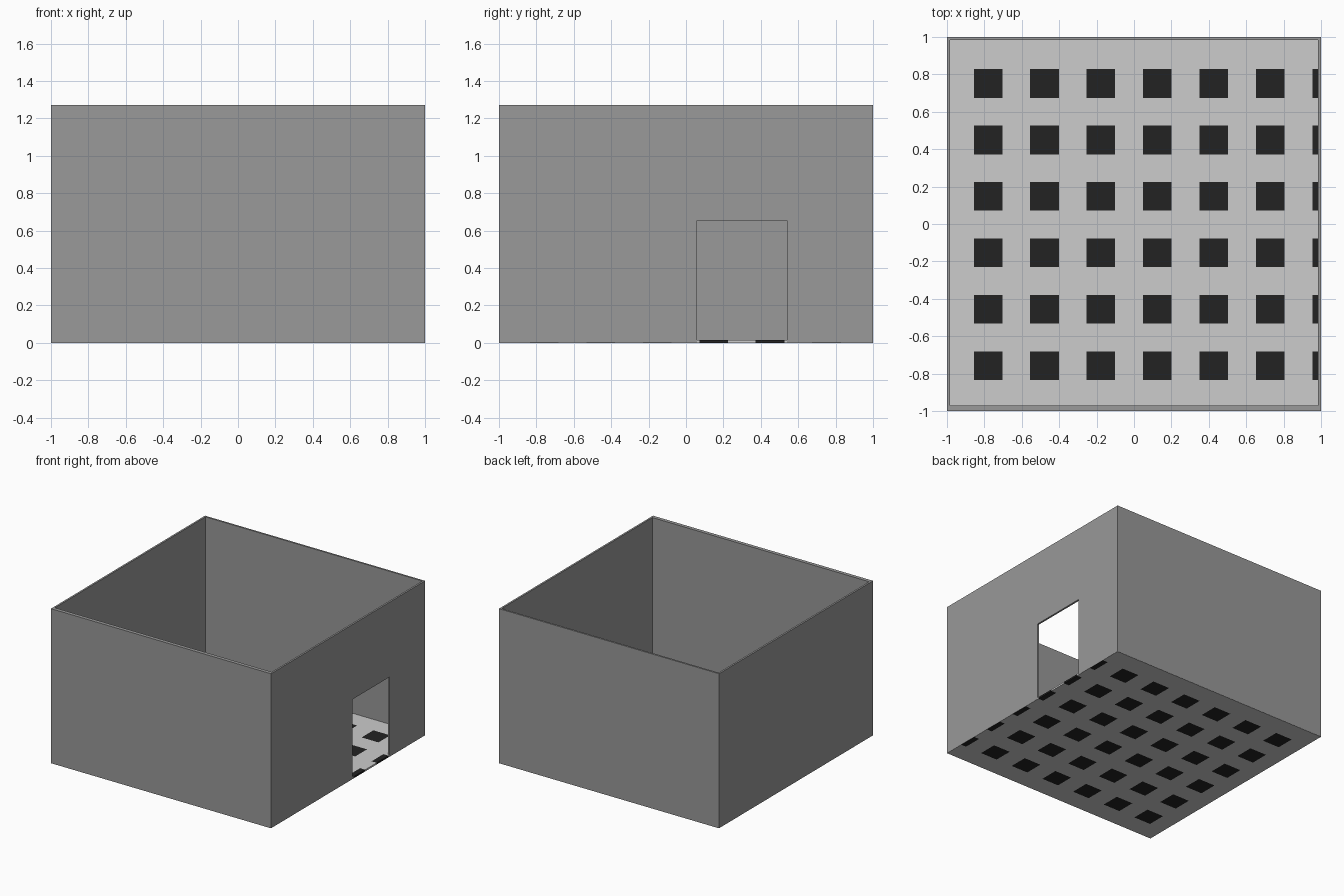
import bpy, bmesh

if "Cube" in bpy.data.objects:
    bpy.data.objects.remove(bpy.data.objects["Cube"])

def material(name, r, g, b):
    m = bpy.data.materials.new(name)
    m.diffuse_color = (r, g, b, 1)
    m.use_nodes = True
    m.node_tree.nodes["Principled BSDF"].inputs["Base Color"].default_value = m.diffuse_color
    return m

WALL = material("wall grey", 0.319, 0.319, 0.319)
LIGHT = material("floor light grey", 0.604, 0.604, 0.604)
DARK = material("tile black", 0.016, 0.016, 0.016)

def add_object(name, bm, mats):
    bmesh.ops.recalc_face_normals(bm, faces=bm.faces)
    me = bpy.data.meshes.new(name)
    bm.to_mesh(me)
    bm.free()
    ob = bpy.data.objects.new(name, me)
    bpy.context.collection.objects.link(ob)
    for m in mats:
        me.materials.append(m)
    return ob

def box_mesh(lo, hi):
    bm = bmesh.new()
    bmesh.ops.create_cube(bm, size=1)
    for v in bm.verts:
        v.co = [lo[i] if v.co[i] < 0 else hi[i] for i in range(3)]
    return bm

# Walls: an open rectangular ring, slightly thicker at the front
BASE, TOP = 0.0006, 1.27
outer = [(-1, -1), (1, -1), (1, 1), (-1, 1)]
inner = [(-0.985, -0.97), (0.985, -0.97), (0.985, 0.985), (-0.985, 0.985)]
bm = bmesh.new()
rings = [[bm.verts.new((x, y, z)) for x, y in loop]
         for loop, z in ((outer, BASE), (outer, TOP), (inner, TOP), (inner, BASE))]
for k in range(4):
    a, b = rings[k], rings[(k + 1) % 4]
    for i in range(4):
        j = (i + 1) % 4
        bm.faces.new((a[i], a[j], b[j], b[i]))
walls = add_object("walls", bm, [WALL])

# Doorway cut through the right wall
cutter = add_object("doorway_cutter", box_mesh((0.9, 0.06, -0.1), (1.1, 0.541, 0.655)), [WALL])
cutter.hide_render = True
cutter.display_type = 'WIRE'
cut = walls.modifiers.new("doorway", 'BOOLEAN')
cut.operation = 'DIFFERENCE'
cut.solver = 'EXACT'
cut.object = cutter

# Floor slab, sliced along the tile edges and coloured by position
PITCH, HALF = 0.3016, 0.0765
cols = [-0.78 + PITCH * i for i in range(7)]
rows = [-0.757 + PITCH * i for i in range(6)]
E = 0.9996
bm = box_mesh((-E, -E, 0), (E, E, 0.014))
for axis, centres in ((0, cols), (1, rows)):
    for c in centres:
        for p in (c - HALF, c + HALF):
            if p < E:
                co, no = [0, 0, 0], [0, 0, 0]
                co[axis], no[axis] = p, 1
                bmesh.ops.bisect_plane(bm, geom=bm.verts[:] + bm.edges[:] + bm.faces[:],
                                       plane_co=co, plane_no=no)
for f in bm.faces:
    c = f.calc_center_median()
    on_col = any(abs(c.x - x) < HALF for x in cols)
    on_row = any(abs(c.y - y) < HALF for y in rows)
    f.material_index = int(on_col and on_row)
add_object("floor", bm, [LIGHT, DARK])
